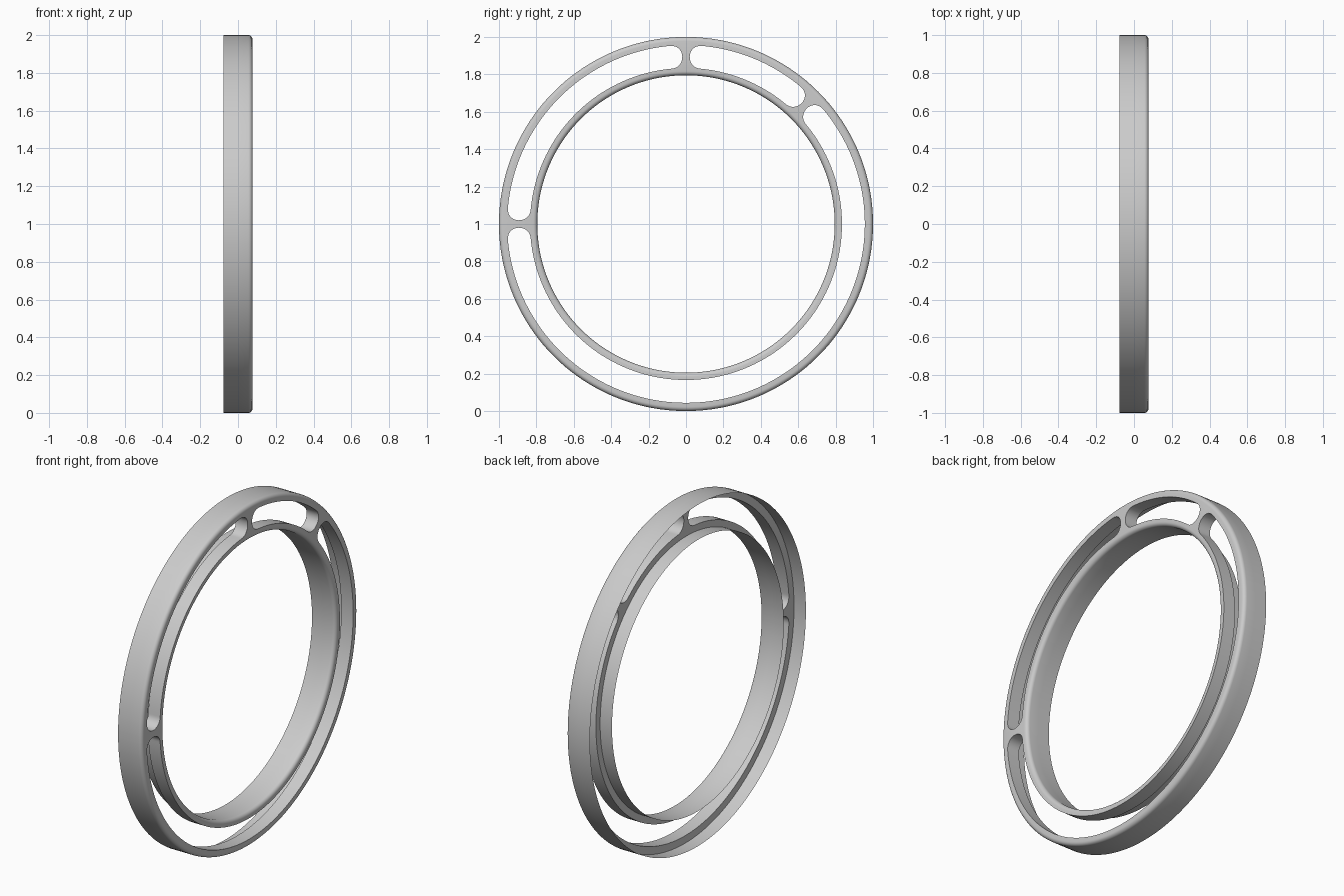
import bpy, bmesh, math

if "Cube" in bpy.data.objects:
    bpy.data.objects.remove(bpy.data.objects["Cube"])

R_OUT, R_IN, HALF, FIL = 1.0, 0.795, 0.077, 0.022   # ring radii, half depth, edge rounding
MID, SLOT_H, NECK = 0.895, 0.061, 0.02              # slot centre radius, half height, half bridge width
BACK = 0.0                                          # x of the slotted plate's rear side
BRIDGES = [math.radians(a) for a in (45, 90, 180)]
ZONE = (NECK + SLOT_H) / MID


def bridge_dist(a):
    """Arc distance from the nearest bridge centre."""
    return min(abs((a - b + math.pi) % (2 * math.pi) - math.pi) for b in BRIDGES) * MID


def slot_half(a):
    """Half height of the round-ended slot at an angle (zero on a bridge)."""
    d = bridge_dist(a) - NECK
    if d <= 1e-6:
        return 0.0
    if d >= SLOT_H:
        return SLOT_H
    return SLOT_H * (1 - (1 - d / SLOT_H) ** 2.1) ** (1 / 2.1)


# Angles: even steps, with finer steps around the slot ends
angles = [2 * math.pi * i / 180 for i in range(180)]
angles = [a for a in angles if bridge_dist(a) > (ZONE + 0.008) * MID]
for b in BRIDGES:
    angles.append(b)
    for s in (-1, 1):
        for j in range(13):
            d = SLOT_H * (1 - math.cos(math.pi / 2 * j / 12))
            angles.append(b + s * (NECK + d) / MID)
angles.sort()


def sections(a):
    """Inner and outer halves of the section: wall, rounded edge, plate face, slot side, plate rear."""
    h = slot_half(a)
    arc = [math.pi / 2 * i / 5 for i in range(6)]
    inner = [(R_IN, -HALF), (R_IN, BACK)]
    inner += [(R_IN + FIL - FIL * math.cos(t), HALF - FIL + FIL * math.sin(t)) for t in arc]
    inner += [(MID - h, HALF), (MID - h, BACK), (R_IN, BACK)]
    outer = [(R_OUT, BACK), (MID + h, BACK), (MID + h, HALF)]
    outer += [(R_OUT - FIL + FIL * math.sin(t), HALF - FIL + FIL * math.cos(t)) for t in arc]
    outer += [(R_OUT, BACK), (R_OUT, -HALF)]
    return h, inner, outer


# Ring skin
bm = bmesh.new()
cols = []
for a in angles:
    h, *halves = sections(a)
    cols.append((h, [[bm.verts.new((x, r * math.cos(a), 1 + r * math.sin(a))) for r, x in half]
                     for half in halves]))
for i in range(len(cols)):
    (hp, ps), (hq, qs) = cols[i], cols[(i + 1) % len(cols)]
    for side, (p, q) in enumerate(zip(ps, qs)):
        slot_side = len(p) - 3 if side == 0 else 1
        for k in range(len(p) - 1):
            if k == slot_side and hp == 0 and hq == 0:
                continue                            # no slot wall inside a bridge
            bm.faces.new((p[k], p[k + 1], q[k + 1], q[k]))
bmesh.ops.remove_doubles(bm, verts=bm.verts, dist=1e-5)

mesh = bpy.data.meshes.new("slotted_ring")
bm.to_mesh(mesh)
bm.free()
ring = bpy.data.objects.new("slotted_ring", mesh)
bpy.context.collection.objects.link(ring)
bpy.context.view_layer.objects.active = ring
ring.select_set(True)
bpy.ops.object.shade_smooth_by_angle(angle=math.radians(35))
